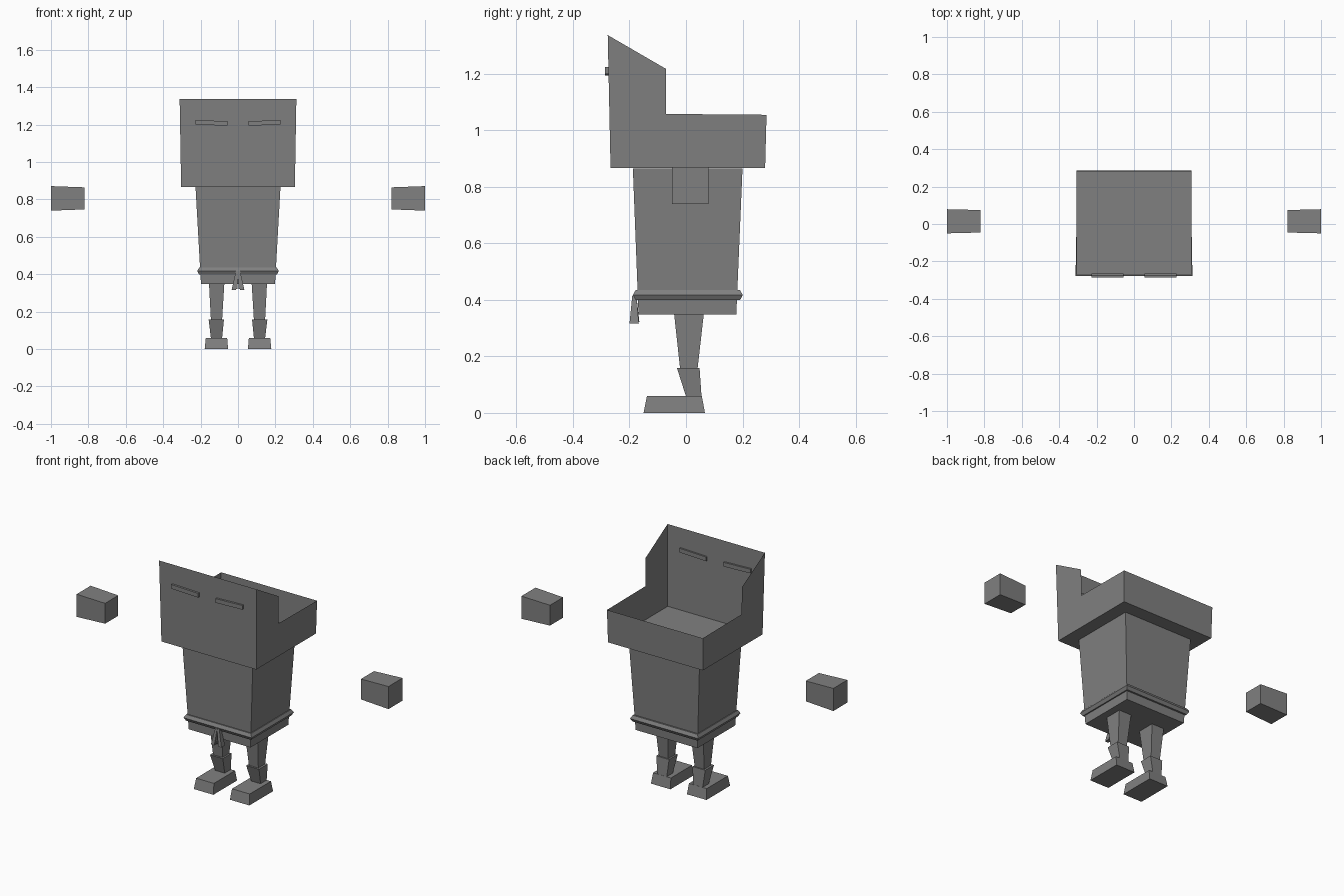
import bpy, bmesh, math

if "Cube" in bpy.data.objects:
    bpy.data.objects.remove(bpy.data.objects["Cube"])

grey = bpy.data.materials.new("plain_grey")
grey.diffuse_color = (0.216, 0.216, 0.216, 1)
grey.use_nodes = True
grey.node_tree.nodes["Principled BSDF"].inputs["Base Color"].default_value = grey.diffuse_color


def make(name, verts, faces):
    me = bpy.data.meshes.new(name)
    me.from_pydata(verts, [], faces)
    bm = bmesh.new()
    bm.from_mesh(me)
    bmesh.ops.recalc_face_normals(bm, faces=bm.faces)
    bm.to_mesh(me)
    bm.free()
    me.materials.append(grey)
    ob = bpy.data.objects.new(name, me)
    bpy.context.collection.objects.link(ob)
    return ob


def taper(name, low, high, z0, z1, side=1):
    """Tapered block; low and high are (x0, x1, y0, y1) rectangles."""
    v = []
    for (x0, x1, y0, y1), z in ((low, z0), (high, z1)):
        v += [(side * x, y, z) for x, y in ((x0, y0), (x1, y0), (x1, y1), (x0, y1))]
    f = [(3, 2, 1, 0), (4, 5, 6, 7)]
    f += [(i, (i + 1) % 4, 4 + (i + 1) % 4, 4 + i) for i in range(4)]
    return make(name, v, f)


# Torso
taper("torso", (-.198, .198, -.168, .178), (-.227, .227, -.188, .2), .348, .865)

# Open hood: thin side walls following a stepped profile, with front, back and floor
profile = [(-.267, .866), (-.277, 1.337), (-.07, 1.217), (-.07, 1.058), (.285, 1.055), (.28, .866)]
verts = []
for s in (-1, 1):
    verts += [(s * (.304 + .017 * (z - .866)), y, z) for y, z in profile]
make("hood", verts, [tuple(range(6)), tuple(range(6, 12)),
                     (0, 1, 7, 6), (4, 5, 11, 10), (5, 0, 6, 11)])

# Rope belt: six-sided section swept around a rectangle
verts, faces = [], []
for sx, sy in ((-1, -1), (1, -1), (1, 1), (-1, 1)):
    for k in range(6):
        a = k * math.pi / 3
        r, h = .02 * math.cos(a), .021 * math.sin(a)
        verts.append((sx * (.198 + r), .0065 + sy * (.1745 + r), .417 + h))
for c in range(4):
    for k in range(6):
        n, m = (c + 1) % 4, (k + 1) % 6
        faces.append((c * 6 + k, n * 6 + k, n * 6 + m, c * 6 + m))
make("belt", verts, faces)

for side, tag in ((-1, "right"), (1, "left")):
    # Hanging belt ends, outer strand and inner strand
    taper(f"{tag}_belt_end", (.012, .034, -.2, -.167), (0, .012, -.19, -.175), .316, .416, side)
    taper(f"{tag}_belt_fold", (.003, .016, -.192, -.165), (0, .01, -.188, -.175), .322, .41, side)

    # Leg
    taper(f"{tag}_thigh", (.085, .145, -.021, .041), (.073, .155, -.042, .063), .157, .35, side)
    taper(f"{tag}_shin", (.085, .145, 0, .055), (.075, .157, -.032, .048), .058, .159, side)
    taper(f"{tag}_foot", (.053, .178, -.15, .067), (.058, .172, -.138, .056), 0, .06, side)

    # Floating hand, widening outward
    hand = taper(f"{tag}_hand", (.82, 1, -.05, .079), (.82, 1, -.05, .079), .74, .871, side)
    for v in hand.data.vertices:
        if abs(v.co.x) < .9:
            v.co.y = .0145 + (v.co.y - .0145) * .93
            v.co.z = .8055 + (v.co.z - .8055) * .9

    # Narrow eye slit, slightly raised at the outer end
    eye = taper(f"{tag}_eye", (.056, .228, -.286, -.264), (.056, .228, -.286, -.264), 1.194, 1.218, side)
    for v in eye.data.vertices:
        if abs(v.co.x) > .15:
            v.co.z += .006
